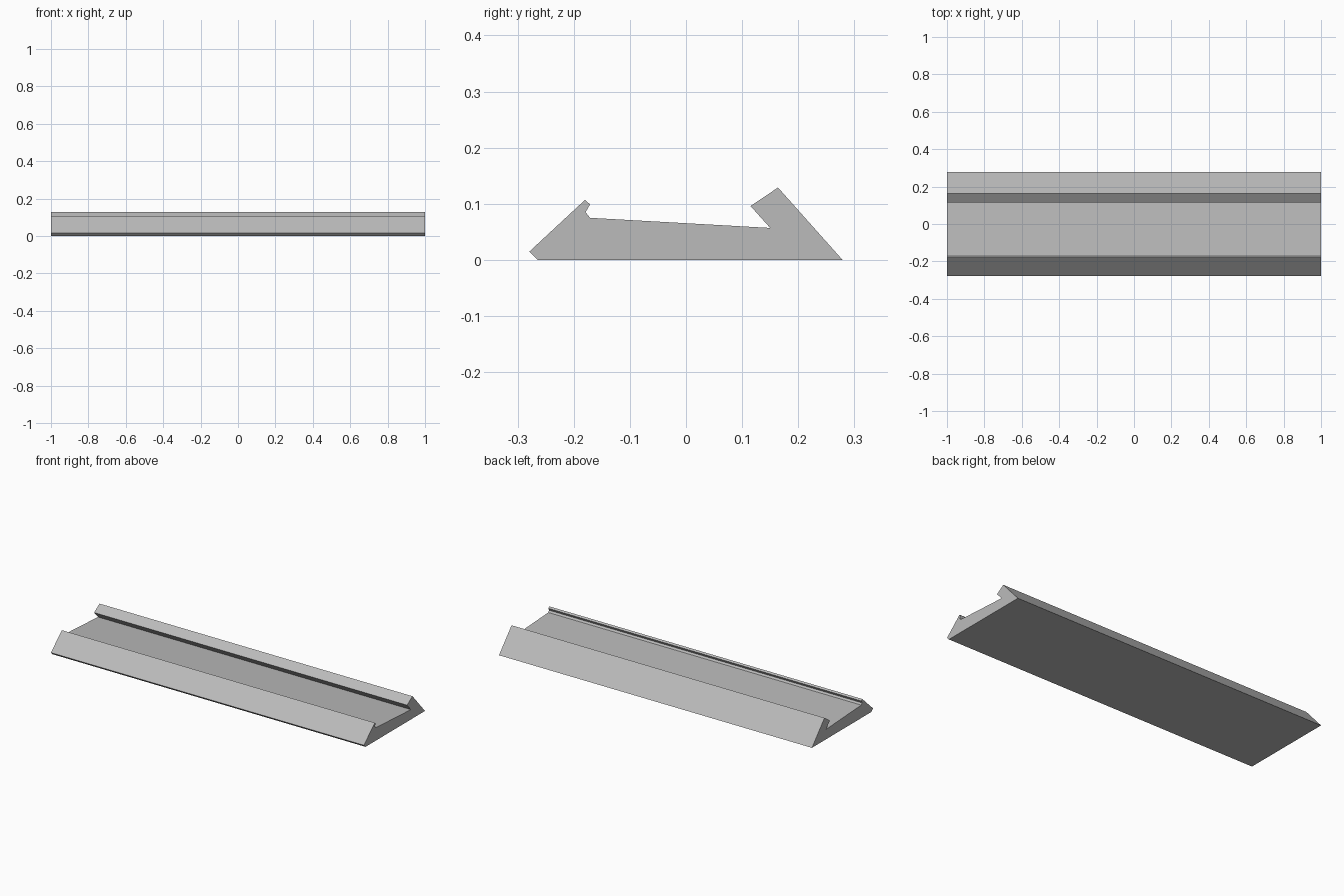
import bpy
import bmesh

cube = bpy.data.objects.get("Cube")
if cube:
    bpy.data.objects.remove(cube, do_unlink=True)

grey = bpy.data.materials.new("light grey")
grey.use_nodes = True
colour = (0.5, 0.5, 0.5, 1)
grey.diffuse_color = colour
grey.node_tree.nodes["Principled BSDF"].inputs["Base Color"].default_value = colour

# Cross-section (y, z): sloped front lip, shallow channel floor, hooked back lip
profile = [
    (-0.264, 0), (0.279, 0),
    (0.164, 0.129), (0.115, 0.096), (0.15, 0.057),
    (-0.171, 0.075), (-0.179, 0.085), (-0.171, 0.099), (-0.18, 0.107),
    (-0.279, 0.015),
]


def extrude_profile(name, points, half_length, material):
    """Extrude a y-z outline along x into a closed solid."""
    bm = bmesh.new()
    end = bm.faces.new([bm.verts.new((-half_length, y, z)) for y, z in points])
    swept = bmesh.ops.extrude_face_region(bm, geom=[end], use_keep_orig=True)
    moved = [v for v in swept["geom"] if isinstance(v, bmesh.types.BMVert)]
    bmesh.ops.translate(bm, verts=moved, vec=(2 * half_length, 0, 0))
    bmesh.ops.recalc_face_normals(bm, faces=bm.faces)
    mesh = bpy.data.meshes.new(name)
    bm.to_mesh(mesh)
    bm.free()
    mesh.materials.append(material)
    obj = bpy.data.objects.new(name, mesh)
    bpy.context.collection.objects.link(obj)
    return obj


# Long channel rail
extrude_profile("channel_rail", profile, 1, grey)
